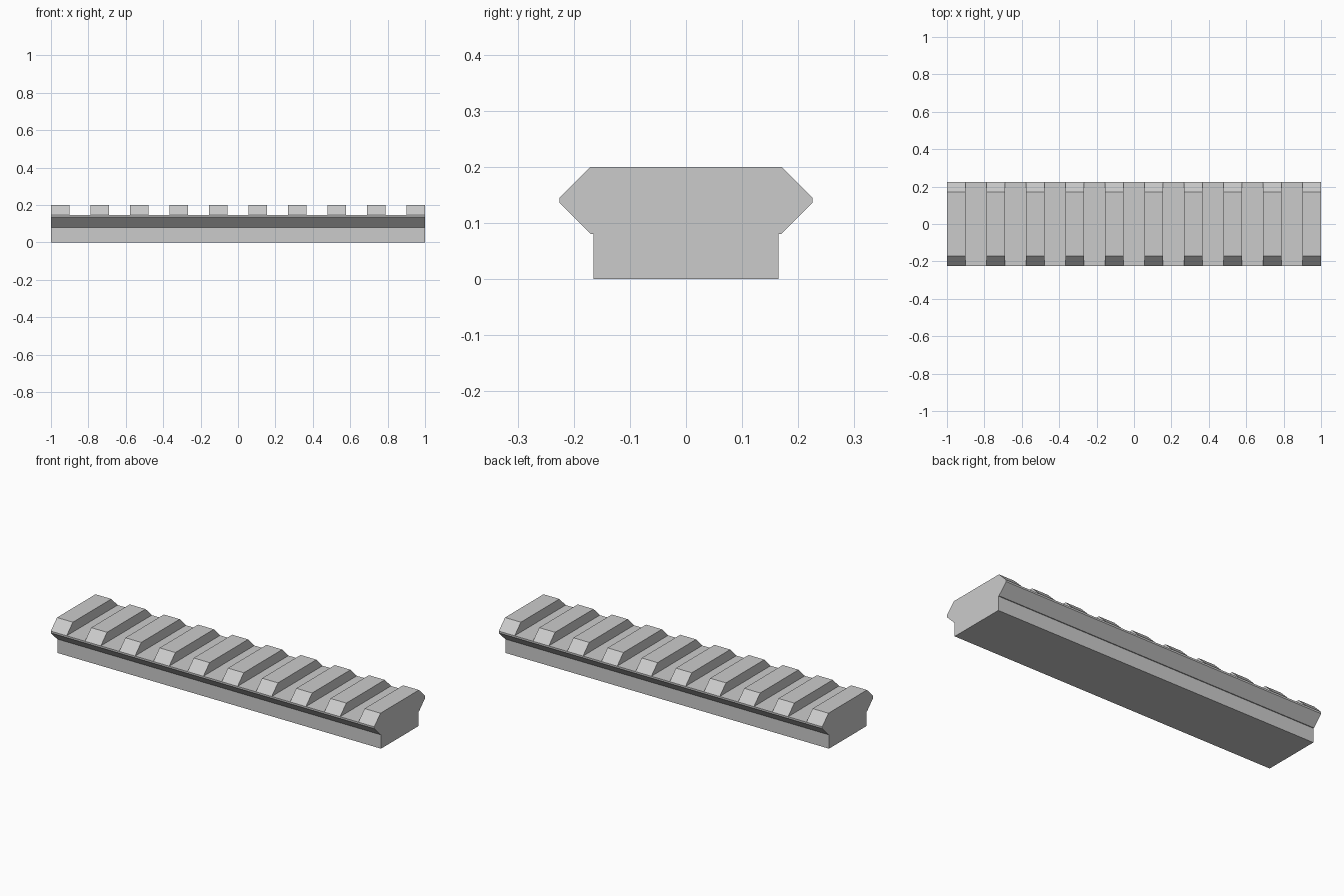
import bpy, bmesh, math

cube = bpy.data.objects.get("Cube")
if cube:
    bpy.data.objects.remove(cube, do_unlink=True)

# Material
grey = bpy.data.materials.new("light_grey")
grey.use_nodes = True
COLOUR = (0.6, 0.6, 0.6, 1)
grey.diffuse_color = COLOUR
grey.node_tree.nodes["Principled BSDF"].inputs["Base Color"].default_value = COLOUR

# Rail section from bottom to slot floor, as half widths and heights
HALF = [(0.165, 0), (0.165, 0.08), (0.17, 0.08), (0.225, 0.135), (0.225, 0.145)]
SECTION = HALF + [(-y, z) for y, z in reversed(HALF)]
TOP_HALF, TOP_Z = 0.17, 0.2
TEETH, WIDTH = 10, 0.098
PITCH = (2 - WIDTH) / (TEETH - 1)

bm = bmesh.new()
stations = []
for i in range(TEETH):
    for x in (-1 + i * PITCH, -1 + i * PITCH + WIDTH):
        ring = [bm.verts.new((x, y, z)) for y, z in SECTION]
        crest = [bm.verts.new((x, s * TOP_HALF, TOP_Z)) for s in (1, -1)]
        stations.append((ring, crest))

n = len(SECTION)
floor = len(HALF) - 1
for k in range(len(stations) - 1):
    (a, ca), (b, cb) = stations[k], stations[k + 1]
    is_tooth = k % 2 == 0
    # Long sides and base, plus the floor of each slot
    for j in range(n):
        if j == floor and is_tooth:
            continue
        m = (j + 1) % n
        bm.faces.new((a[j], a[m], b[m], b[j]))
    # Raised tooth with bevelled ends
    if is_tooth:
        pa = [a[floor], *ca, a[floor + 1]]
        pb = [b[floor], *cb, b[floor + 1]]
        for j in range(3):
            bm.faces.new((pa[j], pa[j + 1], pb[j + 1], pb[j]))
        bm.faces.new(pa)
        bm.faces.new(pb)

# End caps, then merge coplanar faces
bm.faces.new(stations[0][0])
bm.faces.new(stations[-1][0])
bmesh.ops.recalc_face_normals(bm, faces=bm.faces)
bmesh.ops.dissolve_limit(bm, angle_limit=math.radians(1), verts=bm.verts, edges=bm.edges)
bmesh.ops.recalc_face_normals(bm, faces=bm.faces)

mesh = bpy.data.meshes.new("slotted_rail")
bm.to_mesh(mesh)
bm.free()
mesh.materials.append(grey)
bpy.context.collection.objects.link(bpy.data.objects.new("slotted_rail", mesh))
